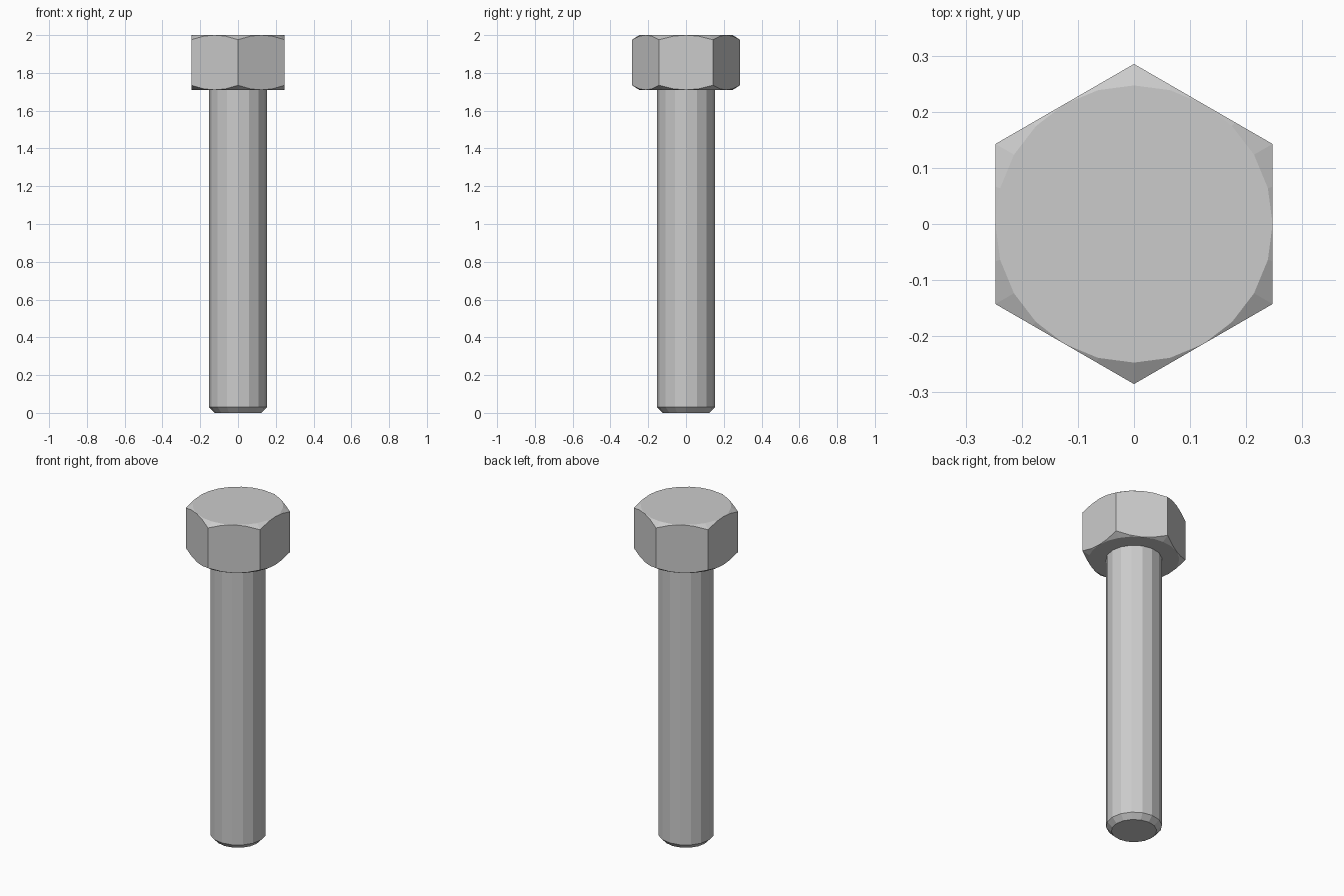
import bpy, bmesh
from math import cos, sin, pi

if "Cube" in bpy.data.objects:
    bpy.data.objects.remove(bpy.data.objects["Cube"])


def polar(r, a, z):
    return (r * cos(a), r * sin(a), z)


def add_loop(bm, points):
    verts = [bm.verts.new(p) for p in points]
    edges = [bm.edges.new((verts[i], verts[(i + 1) % len(verts)])) for i in range(len(verts))]
    return verts, edges


def skin(bm, loops):
    # quads between loops of equal count
    for (a, _), (b, _) in zip(loops, loops[1:]):
        n = len(a)
        for i in range(n):
            j = (i + 1) % n
            bm.faces.new((a[i], a[j], b[j], b[i]))


def finish(bm, name):
    bmesh.ops.dissolve_degenerate(bm, dist=1e-5, edges=bm.edges)
    bmesh.ops.recalc_face_normals(bm, faces=bm.faces)
    mesh = bpy.data.meshes.new(name)
    bm.to_mesh(mesh)
    bm.free()
    obj = bpy.data.objects.new(name, mesh)
    bpy.context.collection.objects.link(obj)
    return obj


def round_loop(bm, r, z, n=16):
    return add_loop(bm, [polar(r, 2 * pi * i / n, z) for i in range(n)])


# Shaft: 16-sided rod chamfered at both ends
bm = bmesh.new()
rod = [round_loop(bm, r, z) for r, z in ((0.124, 0), (0.153, 0.03), (0.153, 1.97), (0.124, 1.998))]
skin(bm, rod)
bm.faces.new(rod[0][0])
bm.faces.new(rod[-1][0])
finish(bm, "shaft")

# Nut: hexagon with chamfered corners, points towards +y and -y
FLAT, CORNER, DROP = 0.247, 0.285, 0.024
LOW, HIGH, N = 1.71, 2.0, 24
angles = [2 * pi * i / N for i in range(N)]


def hex_radius(a):
    return FLAT / cos((a + pi / 6) % (pi / 3) - pi / 6)


def hex_loop(bm, z, direction):
    pts = []
    for a in angles:
        r = hex_radius(a)
        pts.append(polar(r, a, z + direction * DROP * (r - FLAT) / (CORNER - FLAT)))
    return add_loop(bm, pts)


bm = bmesh.new()
outer = [round_loop(bm, FLAT, LOW, N), hex_loop(bm, LOW, 1),
         hex_loop(bm, HIGH, -1), round_loop(bm, FLAT, HIGH, N)]
skin(bm, outer)
# Countersunk bore
bore = [round_loop(bm, r, z) for r, z in
        ((0.155, LOW), (0.125, LOW + 0.03), (0.125, HIGH - 0.03), (0.155, HIGH))]
skin(bm, bore)
# Flat top and bottom rings join the hexagon to the bore
for o, b in ((outer[0], bore[0]), (outer[-1], bore[-1])):
    bmesh.ops.bridge_loops(bm, edges=o[1] + b[1])
# Weld the points shared by the round and hexagonal loops
bmesh.ops.remove_doubles(bm, verts=bm.verts, dist=1e-4)
finish(bm, "hex_nut")
